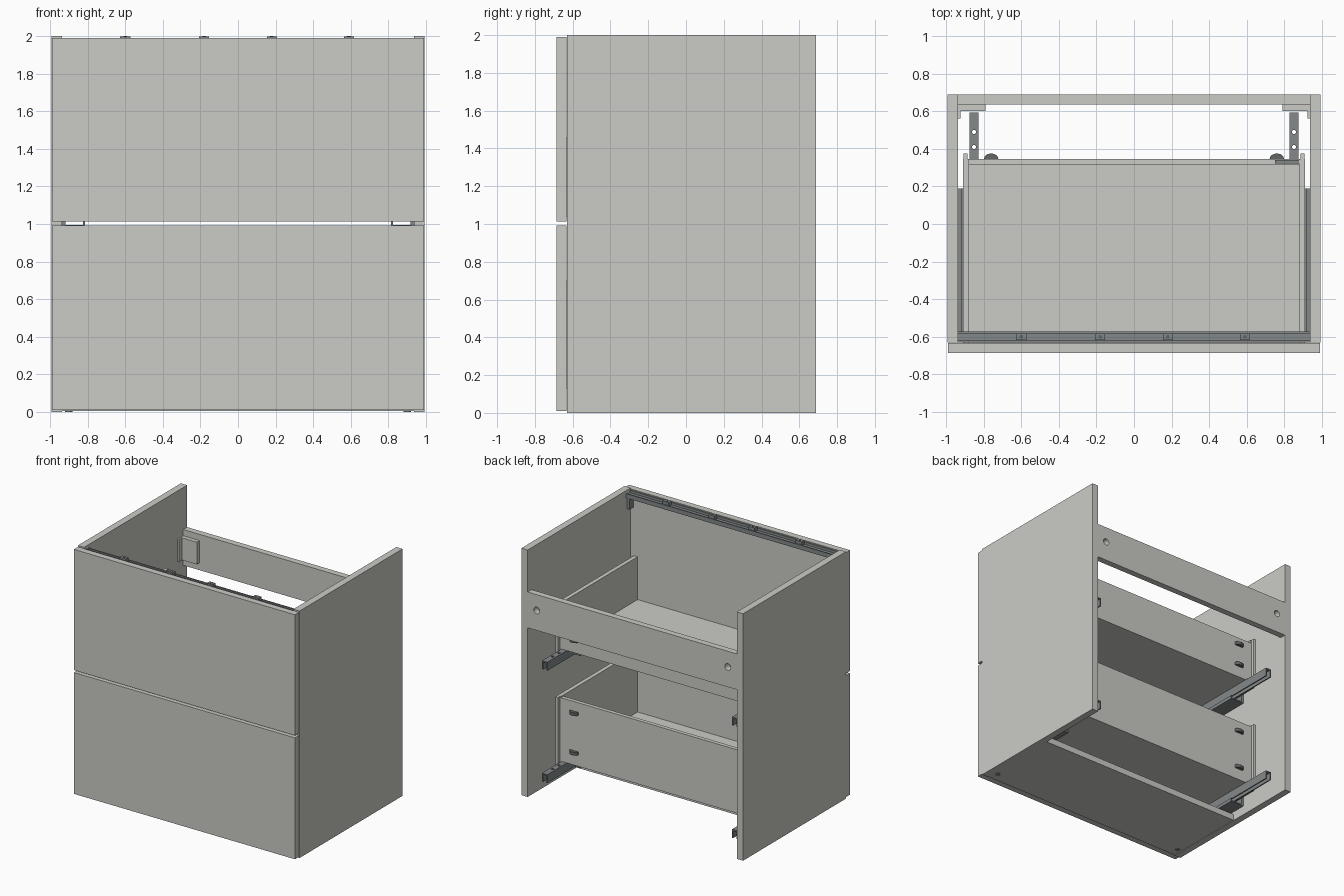
import bpy, bmesh, math
from mathutils import Matrix

if "Cube" in bpy.data.objects:
    bpy.data.objects.remove(bpy.data.objects["Cube"])


def material(name, rgb):
    m = bpy.data.materials.new(name)
    m.diffuse_color = (*rgb, 1)
    m.use_nodes = True
    m.node_tree.nodes["Principled BSDF"].inputs["Base Color"].default_value = m.diffuse_color
    return m


PANEL = material("light_grey_panel", (0.60, 0.60, 0.565))
METAL = material("grey_metal", (0.23, 0.25, 0.25))
DARK = material("dark_fitting", (0.12, 0.13, 0.13))


def finish(name, bm, mat):
    bmesh.ops.recalc_face_normals(bm, faces=bm.faces)
    me = bpy.data.meshes.new(name)
    bm.to_mesh(me)
    bm.free()
    me.materials.append(mat)
    ob = bpy.data.objects.new(name, me)
    bpy.context.collection.objects.link(ob)
    return ob


def box(name, x, y, z, mat=PANEL):
    """Box from (min, max) pairs."""
    bm = bmesh.new()
    bmesh.ops.create_cube(bm, size=1)
    for v in bm.verts:
        for i, r in enumerate((x, y, z)):
            v.co[i] = (r[0] + r[1]) / 2 + v.co[i] * (r[1] - r[0])
    return finish(name, bm, mat)


def side(s, a, b):
    """Mirror an x range for side s."""
    return tuple(sorted((s * a, s * b)))


def cylinder(name, pos, r, depth, axis="Z", mat=METAL):
    bm = bmesh.new()
    rot = Matrix.Rotation(math.pi / 2, 4, "X") if axis == "Y" else Matrix()
    bmesh.ops.create_cone(bm, cap_ends=True, segments=20, radius1=r, radius2=r,
                          depth=depth, matrix=Matrix.Translation(pos) @ rot)
    return finish(name, bm, mat)


def extrude(name, pts, axis, lo, hi, mat=METAL):
    """Extrude a profile along x (points are y,z), y (x,z) or z (x,y)."""
    place = {"x": lambda p, t: (t, p[0], p[1]),
             "y": lambda p, t: (p[0], t, p[1]),
             "z": lambda p, t: (p[0], p[1], t)}[axis]
    bm = bmesh.new()
    face = bm.faces.new([bm.verts.new(place(p, lo)) for p in pts])
    new = bmesh.ops.extrude_face_region(bm, geom=[face])["geom"]
    step = place((0, 0), hi - lo)
    bmesh.ops.translate(bm, vec=step, verts=[g for g in new if isinstance(g, bmesh.types.BMVert)])
    return finish(name, bm, mat)


def cut(ob, cutter):
    mod = ob.modifiers.new("hole", "BOOLEAN")
    mod.operation = "DIFFERENCE"
    mod.solver = "EXACT"
    mod.object = cutter
    cutter.hide_render = True
    cutter.hide_set(True)


# Carcass: sides, partial bottom and back rail
for s, n in ((-1, "left"), (1, "right")):
    box(f"side_panel_{n}", side(s, 0.937, 0.993), (-0.63, 0.688), (0, 2))
    cylinder(f"bottom_cam_{n}", (s * 0.9, -0.553, 0.003), 0.02, 0.006)
box("bottom_panel", (-0.937, 0.937), (-0.63, 0.07), (0.004, 0.055))
rail = box("back_rail", (-0.937, 0.937), (0.637, 0.688), (1.37, 1.66))

# Wall brackets behind the back rail, with their access holes
for s, n in ((-1, "left"), (1, "right")):
    cut(rail, cylinder(f"rail_hole_cutter_{n}", (s * 0.856, 0.66, 1.532), 0.027, 0.2, "Y"))
    box(f"wall_bracket_{n}", side(s, 0.79, 0.935), (0.602, 0.636), (1.43, 1.61))
    box(f"bracket_flange_{n}", side(s, 0.922, 0.936), (0.56, 0.602), (1.43, 1.61))

# Front metal rail with clips and end brackets
extrude("front_top_rail",
        [(-0.63, 1.985), (-0.63, 1.94), (-0.572, 1.94), (-0.572, 1.975),
         (-0.582, 1.975), (-0.582, 1.965), (-0.62, 1.965), (-0.62, 1.985)], "x", -0.937, 0.937)
for i, x in enumerate((-0.6, -0.18, 0.18, 0.59)):
    box(f"rail_clip_{i + 1}", (x - 0.027, x + 0.027), (-0.618, -0.583), (1.964, 1.998), METAL)
    cylinder(f"clip_screw_{i + 1}", (x, -0.6, 1.998), 0.01, 0.004, mat=DARK)
for s, n in ((-1, "left"), (1, "right")):
    box(f"rail_end_bracket_{n}", side(s, 0.912, 0.936), (-0.628, -0.58), (1.85, 1.96), METAL)


def drawer(n, base, side_top, back_top, front, knobs):
    """Drawer box, front, fittings and runners; base is the height offset."""
    box(f"{n}_drawer_front", (-0.99, 0.99), (-0.685, -0.633), front)
    box(f"{n}_drawer_floor", (-0.88, 0.88), (-0.633, 0.33), (base + 0.175, base + 0.2))
    box(f"{n}_drawer_back", (-0.88, 0.88), (0.315, 0.347), (base + 0.175, back_top))
    for s, m in ((-1, "left"), (1, "right")):
        box(f"{n}_drawer_side_{m}", side(s, 0.877, 0.91), (-0.633, 0.347), (base + 0.13, side_top))
        box(f"{n}_drawer_post_{m}", side(s, 0.885, 0.908), (0.347, 0.375), (base + 0.15, side_top))
        # half-round fasteners on the drawer back
        for k, z in enumerate(knobs):
            arc = [(s * 0.76 + 0.038 * math.cos(a * math.pi / 8), 0.347 + 0.028 * math.sin(a * math.pi / 8))
                   for a in range(9)]
            extrude(f"{n}_fastener_{m}_{k + 1}", arc, "z", z - 0.013, z + 0.013, DARK)
        # sliding runner: downward-open channel with screw holes
        lo, hi, t = base + 0.105, base + 0.174, 0.01
        pts = [(0.827, lo), (0.827, hi), (0.875, hi), (0.875, lo),
               (0.875 - t, lo), (0.875 - t, hi - t), (0.827 + t, hi - t), (0.827 + t, lo)]
        run = extrude(f"{n}_runner_{m}", [(s * x, z) for x, z in pts], "y", -0.62, 0.592)
        for k, y in enumerate((0.41, 0.49)):
            cut(run, cylinder(f"{n}_runner_hole_cutter_{m}_{k}", (s * 0.851, y, hi), 0.011, 0.06))
        # fixed runner: L-shaped member screwed to the side panel
        pts = [(0.936, base + 0.21), (0.936, base + 0.075), (0.815, base + 0.075),
               (0.815, base + 0.103), (0.825, base + 0.103), (0.825, base + 0.085),
               (0.918, base + 0.085), (0.918, base + 0.21)]
        extrude(f"{n}_fixed_runner_{m}", [(s * x, z) for x, z in pts], "y", -0.6, 0.19)


drawer("lower", 0.0, 0.70, 0.69, (0.01, 0.993), (0.28, 0.6))
drawer("upper", 0.91, 1.457, 1.43, (1.012, 1.99), (1.19, 1.37))

# Adjuster rod on the upper drawer back
box("drawer_adjuster", (0.75, 0.91), (0.322, 0.34), (1.43, 1.45), METAL)
